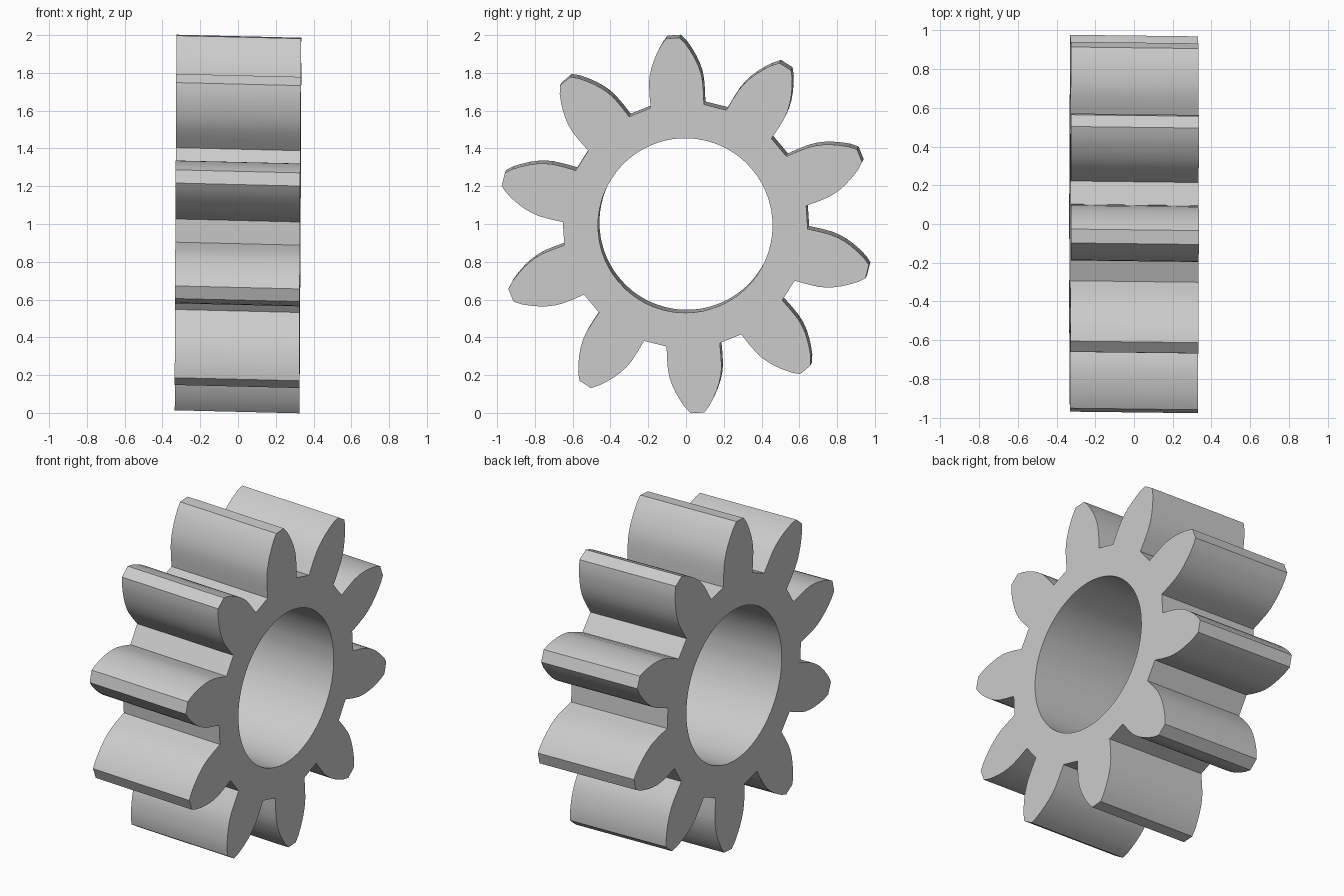
import bpy, bmesh, math

if "Cube" in bpy.data.objects:
    bpy.data.objects.remove(bpy.data.objects["Cube"])

TEETH = 10
BORE = 0.462
HALF = 0.33
TURN = math.radians(3.8)      # the top tooth leans slightly left

# Half tooth profile: (distance along tooth, half width)
flank = [(0.633, 0.141), (0.70, 0.143), (0.76, 0.142), (0.80, 0.136), (0.84, 0.125),
         (0.88, 0.109), (0.92, 0.089), (0.96, 0.065), (0.994, 0.036)]
tooth = [(r, -w) for r, w in flank] + [(r, w) for r, w in reversed(flank)]

# Closed outline in the y-z plane, with an extra point midway along each root flat
outline = []
for i in range(TEETH):
    a = math.pi / 2 + TURN + i * math.tau / TEETH
    c, s = math.cos(a), math.sin(a)
    outline += [(r * c - w * s, r * s + w * c) for r, w in tooth]
    mid = a + math.pi / TEETH
    m = 0.633 * math.cos(math.pi / TEETH) + 0.141 * math.sin(math.pi / TEETH)
    outline.append((m * math.cos(mid), m * math.sin(mid)))

# Bore ring with one point in line with each outline point
bore = []
for y, z in outline:
    k = BORE / math.hypot(y, z)
    bore.append((y * k, z * k))


def ring(bm, points, side):
    # the axis drifts a little down and forward towards +x
    return [bm.verts.new((side * HALF + 0.005 * z + 0.002 * y,
                          y - 0.004 * side, 1.0 + z - 0.008 * side)) for y, z in points]


# Gear body: bore wall, two faces and toothed rim
bm = bmesh.new()
loops = [ring(bm, outline, -1), ring(bm, outline, 1), ring(bm, bore, 1), ring(bm, bore, -1)]
n = len(outline)
for k in range(4):
    p, q = loops[k], loops[(k + 1) % 4]
    for i in range(n):
        j = (i + 1) % n
        bm.faces.new((p[i], p[j], q[j], q[i]))
bmesh.ops.recalc_face_normals(bm, faces=bm.faces)
mesh = bpy.data.meshes.new("spur_gear")
bm.to_mesh(mesh)
bm.free()
gear = bpy.data.objects.new("spur_gear", mesh)
bpy.context.collection.objects.link(gear)

# Smooth flanks and bore, sharp tips and roots
bpy.context.view_layer.objects.active = gear
gear.select_set(True)
bpy.ops.object.shade_smooth_by_angle(angle=math.radians(25))
